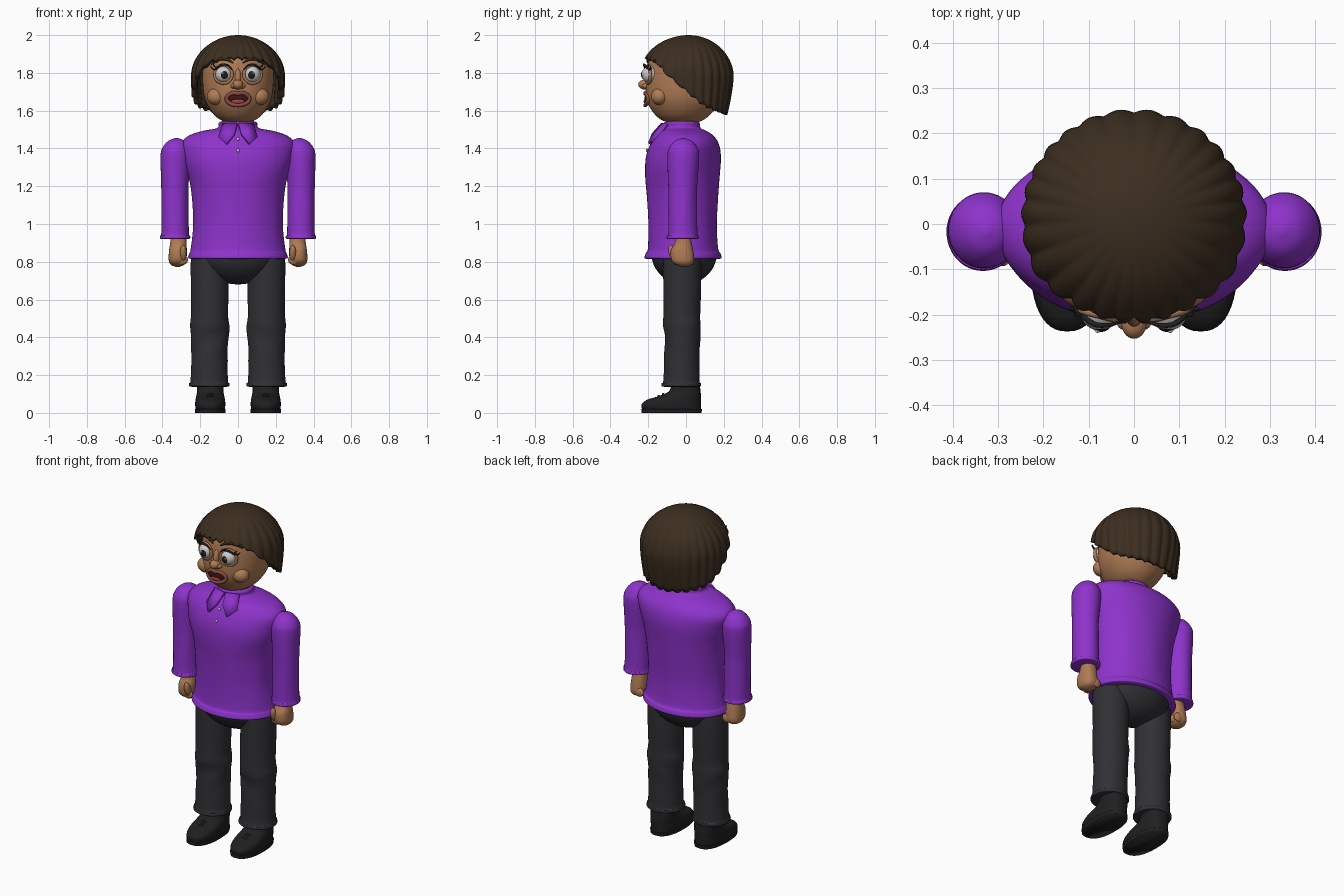
import bpy, bmesh, math
from mathutils import Matrix, Vector

if "Cube" in bpy.data.objects:
    bpy.data.objects.remove(bpy.data.objects["Cube"])


def material(name, rgb):
    m = bpy.data.materials.new(name)
    m.diffuse_color = (*rgb, 1)
    m.use_nodes = True
    m.node_tree.nodes["Principled BSDF"].inputs["Base Color"].default_value = m.diffuse_color
    return m


PURPLE = material("purple", (0.27, 0.033, 0.6))
SKIN = material("skin", (0.43, 0.2, 0.09))
HAIR = material("brown hair", (0.045, 0.027, 0.014))
CLOTH = material("charcoal", (0.03, 0.029, 0.034))
SHOE = material("black", (0.014, 0.014, 0.015))
WHITE = material("white", (0.8, 0.8, 0.8))
LIP = material("lip", (0.25, 0.075, 0.055))
MOUTH = material("mouth", (0.05, 0.006, 0.006))
TONGUE = material("tongue", (0.4, 0.06, 0.06))


def finish(name, bm, mat, mirror=False):
    bmesh.ops.recalc_face_normals(bm, faces=bm.faces)
    for f in bm.faces:
        f.smooth = True
    me = bpy.data.meshes.new(name)
    bm.to_mesh(me)
    bm.free()
    me.materials.append(mat)
    ob = bpy.data.objects.new(name, me)
    bpy.context.collection.objects.link(ob)
    if mirror:
        mod = ob.modifiers.new("mirror", "MIRROR")
        mod.use_mirror_merge = False
    return ob


def spline(p, steps=5):
    """Catmull-Rom through tuples of any length."""
    out = []
    for i in range(len(p) - 1):
        a, b, c, d = p[max(i - 1, 0)], p[i], p[i + 1], p[min(i + 2, len(p) - 1)]
        for s in range(steps):
            t = s / steps
            out.append([0.5 * (2 * q + (r - o) * t + (2 * o - 5 * q + 4 * r - w) * t * t
                               + (3 * q - o - 3 * r + w) * t ** 3)
                        for o, q, r, w in zip(a, b, c, d)])
    return out + [list(p[-1])]


def loft(name, rings, mat, mirror=False, power=2.0, n=48, folds=None):
    """Rings are (z, centre x, half width, y front, y back)."""
    bm = bmesh.new()
    loops = []
    for z, cx, hx, y0, y1 in spline(rings):
        loop = []
        for i in range(n):
            a = 2 * math.pi * i / n
            c, s = math.cos(a), math.sin(a)
            k = 1 + (folds(a, z) if folds else 0)
            x = cx + k * hx * math.copysign(abs(c) ** (2 / power), c)
            y = (y0 + y1) / 2 + k * (y1 - y0) / 2 * math.copysign(abs(s) ** (2 / power), s)
            loop.append(bm.verts.new((x, y, z)))
        loops.append(loop)
    for u, v in zip(loops, loops[1:]):
        for i in range(n):
            bm.faces.new((u[i], u[(i + 1) % n], v[(i + 1) % n], v[i]))
    bm.faces.new(loops[0])
    bm.faces.new(loops[-1])
    return finish(name, bm, mat, mirror)


def ball(name, loc, size, mat, mirror=False, tilt=0):
    bm = bmesh.new()
    m = Matrix.Translation(loc) @ Matrix.Rotation(tilt, 4, 'X') @ Matrix.Diagonal((*size, 1))
    bmesh.ops.create_uvsphere(bm, u_segments=28, v_segments=18, radius=1, matrix=m)
    return finish(name, bm, mat, mirror)


def tube(name, pts, radius, mat, mirror=False, closed=False):
    """Round strand along a smooth path."""
    path = [Vector(p) for p in (pts if closed else spline(pts))]
    bm, loops, n, m = bmesh.new(), [], 10, len(path)
    for i, p in enumerate(path):
        nxt = path[(i + 1) % m] if closed else path[min(i + 1, m - 1)]
        t = (nxt - path[i - 1 if closed else max(i - 1, 0)]).normalized()
        u = t.cross(Vector((0, 1, 0))).normalized()
        v = t.cross(u)
        r = radius if closed else radius * (0.3 + 0.7 * math.sin(math.pi * i / (m - 1)))
        loops.append([bm.verts.new(p + r * (u * math.cos(k * math.tau / n) + v * math.sin(k * math.tau / n)))
                      for k in range(n)])
    for i in range(m if closed else m - 1):
        u, v = loops[i], loops[(i + 1) % m]
        for k in range(n):
            bm.faces.new((u[k], u[(k + 1) % n], v[(k + 1) % n], v[k]))
    if not closed:
        bm.faces.new(loops[0])
        bm.faces.new(loops[-1])
    return finish(name, bm, mat, mirror)


# Blouse, with soft darts and gathers
def blouse_folds(a, z):
    bust = 0.03 * math.exp(-((z - 1.3) / 0.07) ** 2) * max(0, -math.sin(a)) * math.cos(a) ** 2 * 4
    return bust * 0.6 + 0.006 * math.sin(9 * a) * math.exp(-((z - 1.05) / 0.12) ** 2)


loft("blouse", [
    (.815, 0, .24, -.20, .17), (.82, 0, .263, -.22, .188), (.845, 0, .258, -.213, .183),
    (.87, 0, .25, -.202, .17), (1.0, 0, .237, -.20, .162), (1.15, 0, .245, -.208, .17),
    (1.25, 0, .262, -.216, .178), (1.35, 0, .29, -.213, .185), (1.42, 0, .303, -.19, .175),
    (1.465, 0, .265, -.163, .148), (1.492, 0, .19, -.14, .11), (1.508, 0, .11, -.118, .078),
    (1.535, 0, .102, -.117, .072), (1.542, 0, .09, -.105, .06)], PURPLE, folds=blouse_folds, n=72)

# Collar flaps and buttons
bm = bmesh.new()
bm.faces.new([bm.verts.new(p) for p in [
    (.004, -.126, 1.53), (.08, -.10, 1.53), (.10, -.15, 1.455), (.06, -.195, 1.425), (.02, -.175, 1.475)]])
flap = finish("collar_flap", bm, PURPLE, True)
sol = flap.modifiers.new("thickness", "SOLIDIFY")
sol.thickness, sol.offset = 0.016, 0
for z, y in ((1.45, -.178), (1.39, -.207)):
    ball("button", (0, y, z), (.009, .006, .009), WHITE)

# Sleeves and hands
loft("sleeve", [
    (.92, .333, .07, -.09, .055), (.924, .333, .08, -.103, .067), (.94, .333, .079, -.101, .066),
    (.955, .333, .073, -.094, .06), (1.15, .334, .072, -.093, .058), (1.22, .334, .073, -.095, .06),
    (1.36, .331, .079, -.098, .07), (1.405, .329, .07, -.088, .06), (1.44, .326, .043, -.06, .033),
    (1.455, .325, .008, -.023, -.007)], PURPLE, True,
    folds=lambda a, z: 0.015 * math.sin(5 * a) * math.exp(-((z - 1.1) / 0.1) ** 2))
loft("hand", [
    (.95, .315, .04, -.055, .02), (.9, .316, .043, -.06, .03), (.86, .318, .047, -.08, .038),
    (.81, .32, .047, -.078, .043), (.785, .32, .036, -.055, .03), (.773, .32, .01, -.02, .0)],
    SKIN, True, power=2.3, n=28)
ball("thumb", (.29, -.07, .845), (.018, .02, .045), SKIN, True, 0.3)
for i in range(4):
    ball("finger", (.295, .028 - i * .028, .81), (.03, .015, .027), SKIN, True)

# Trousers
ball("hips", (0, -.01, .85), (.22, .175, .17), CLOTH)
loft("trouser_leg", [
    (.138, .152, .09, -.115, .065), (.142, .152, .107, -.13, .078), (.158, .152, .106, -.128, .078),
    (.172, .152, .099, -.12, .072), (.3, .151, .096, -.115, .072), (.4, .15, .1, -.112, .075),
    (.46, .15, .104, -.12, .078), (.52, .15, .098, -.12, .075), (.65, .15, .099, -.12, .08),
    (.8, .152, .098, -.12, .08), (.87, .15, .09, -.11, .07)], CLOTH, True,
    folds=lambda a, z: 0.018 * math.sin(3 * a + 40 * z) * math.exp(-((z - .38) / .13) ** 2))

# Shoes
loft("shoe_sole", [(0, .147, .08, -.235, .082), (.02, .147, .082, -.237, .085)], SHOE, True, 2.4)
loft("shoe", [
    (.018, .147, .077, -.232, .08), (.045, .147, .08, -.235, .08), (.07, .147, .078, -.205, .08),
    (.09, .147, .074, -.14, .08), (.115, .147, .07, -.09, .077), (.16, .147, .07, -.075, .072)],
    SHOE, True, 2.4)
for y, z in ((-.12, .095), (-.145, .085)):
    tube("shoe_lace", [(.115, y + .01, z - .012), (.147, y, z + .004), (.18, y + .01, z - .012)], .007, SHOE, True)

# Head and neck
loft("neck", [(1.48, 0, .085, -.1, .06), (1.58, 0, .085, -.1, .07)], SKIN)
loft("head", [
    (1.533, 0, .04, -.08, .05), (1.55, 0, .09, -.128, .09), (1.58, 0, .128, -.165, .13),
    (1.63, 0, .162, -.198, .17), (1.68, 0, .18, -.212, .185), (1.75, 0, .188, -.213, .20),
    (1.82, 0, .188, -.205, .20), (1.88, 0, .172, -.19, .18), (1.93, 0, .12, -.13, .13),
    (1.955, 0, .03, -.03, .03)], SKIN)
ball("nose", (0, -.218, 1.738), (.028, .035, .026), SKIN)
ball("nose_bridge", (0, -.205, 1.775), (.017, .02, .05), SKIN, tilt=-.15)
ball("nostril", (.023, -.213, 1.731), (.016, .02, .014), SKIN, True)
ball("cheek", (.115, -.14, 1.675), (.05, .045, .045), SKIN, True)

# Eyes, lids, lashes and brows
ball("eye", (.075, -.19, 1.792), (.045, .045, .045), WHITE, True)
ball("pupil", (.073, -.222, 1.79), (.022, .016, .024), SHOE, True)
ball("eye_glint", (.08, -.236, 1.798), (.005, .004, .005), WHITE, True)
ring = [(.077 + .046 * math.cos(i * math.tau / 28), -.2 + .25 * .046 * math.cos(i * math.tau / 28),
         1.792 + .046 * math.sin(i * math.tau / 28)) for i in range(28)]
tube("eyelid", ring, .009, SKIN, True, True)
tube("lash_line", [(.03, -.215, 1.815), (.055, -.223, 1.84), (.09, -.22, 1.842), (.122, -.195, 1.818),
                   (.138, -.18, 1.825)], .006, SHOE, True)
for dx in (0, .012):
    tube("lash", [(.112 + dx, -.2 + dx, 1.828 - dx), (.124 + dx, -.2 + dx, 1.835 - dx),
                  (.134 + dx, -.2 + dx, 1.848 - dx)], .004, SHOE, True)
tube("eyebrow", [(.025, -.203, 1.852), (.06, -.2, 1.873), (.1, -.18, 1.872), (.14, -.148, 1.845)], .009, HAIR, True)

# Open mouth
ball("mouth", (0, -.2, 1.663), (.058, .02, .032), MOUTH)
ball("tongue", (0, -.211, 1.649), (.036, .013, .014), TONGUE)
lips = []
for i in range(40):
    a = i * math.tau / 40
    x = .06 * math.cos(a)
    dip = -.008 * math.exp(-(x / .012) ** 2) if math.sin(a) > 0 else 0
    lips.append((x, -.215 + 4 * x * x, 1.663 + .034 * math.sin(a) + dip))
tube("lips", lips, .011, LIP, closed=True)

# Hair: ridged bob with a fringe, longer towards the back
EDGE = spline([(0, 1.89), (.45, 1.885), (.8, 1.86), (1.1, 1.80), (1.4, 1.735), (1.7, 1.675),
               (2.0, 1.63), (2.5, 1.60), (3.15, 1.585)], 6)


def edge_height(a):
    for (a0, z0), (a1, z1) in zip(EDGE, EDGE[1:]):
        if a0 <= a <= a1:
            return z0 + (z1 - z0) * (a - a0) / (a1 - a0)
    return EDGE[-1][1]


bm = bmesh.new()
N, M, loops = 220, 30, []
for j in range(1, M + 1):
    t, loop = j / M, []
    for i in range(N):
        a = -math.pi + math.tau * i / N
        back = (1 - math.cos(a)) / 2
        ridge = abs(math.sin(13 * a + .6 * math.sin(3 * a)))
        zb = edge_height(abs(a)) - .012 * ridge
        z = 2 - (2 - zb) * t * t
        h = max(0, (z - 1.78) / .22)
        r = math.sqrt(max(0, 1 - h * h))
        low = max(0, (1.78 - z) / .2) ** 1.5
        r *= (1 - .14 * low * back ** 2) * (.97 + .035 * ridge * min(1, 1.5 * t))
        ry = .262 if abs(a) < math.pi / 2 else .238
        loop.append(bm.verts.new((.248 * r * math.sin(a), .015 - ry * r * math.cos(a), z)))
    loops.append(loop)
top = bm.verts.new((0, .015, 2))
for i in range(N):
    k = (i + 1) % N
    bm.faces.new((top, loops[0][i], loops[0][k]))
    for u, v in zip(loops, loops[1:]):
        bm.faces.new((u[i], v[i], v[k], u[k]))
hair = finish("hair", bm, HAIR)
sol = hair.modifiers.new("thickness", "SOLIDIFY")
sol.thickness = 0.025
